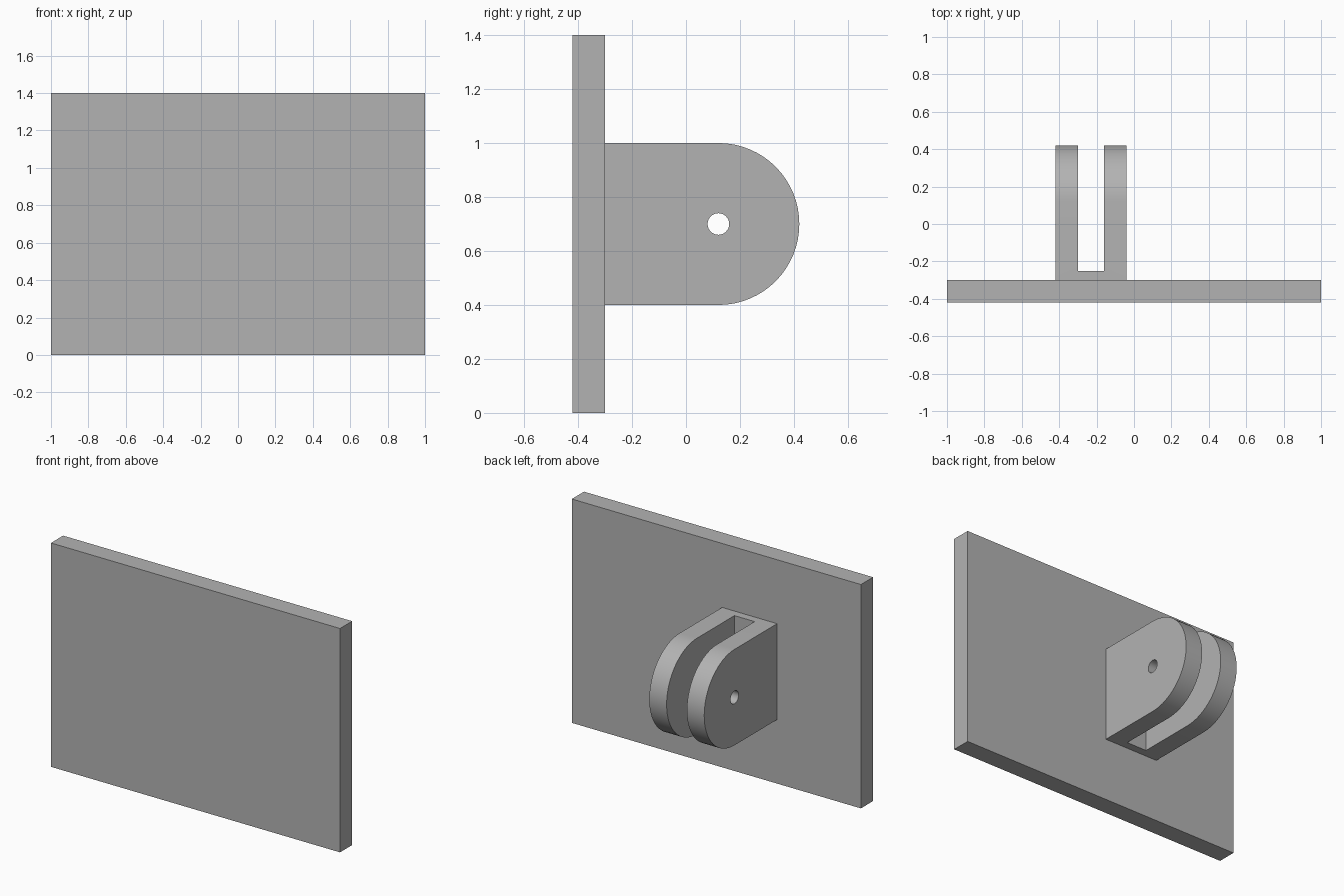
import bpy
import bmesh
import math

cube = bpy.data.objects.get("Cube")
if cube:
    bpy.data.objects.remove(cube, do_unlink=True)

grey = bpy.data.materials.new("plain grey")
grey.use_nodes = True
GREY = (0.45, 0.45, 0.45, 1)
grey.diffuse_color = GREY
grey.node_tree.nodes["Principled BSDF"].inputs["Base Color"].default_value = GREY

PLATE_BACK = -0.30
PIVOT_Y, PIVOT_Z, RADIUS = 0.12, 0.70, 0.30


def extrude_x(name, profile, x0, x1):
    """Solid made by sweeping a (y, z) profile from x0 to x1."""
    bm = bmesh.new()
    face = bm.faces.new([bm.verts.new((x0, y, z)) for y, z in profile])
    swept = bmesh.ops.extrude_face_region(bm, geom=[face])["geom"]
    verts = [v for v in swept if isinstance(v, bmesh.types.BMVert)]
    bmesh.ops.translate(bm, verts=verts, vec=(x1 - x0, 0, 0))
    bmesh.ops.recalc_face_normals(bm, faces=bm.faces)
    mesh = bpy.data.meshes.new(name)
    bm.to_mesh(mesh)
    bm.free()
    mesh.materials.append(grey)
    obj = bpy.data.objects.new(name, mesh)
    bpy.context.collection.objects.link(obj)
    return obj


def rectangle(y0, y1, z0, z1):
    return [(y0, z0), (y1, z0), (y1, z1), (y0, z1)]


def arc(radius, start, end, steps):
    angles = [math.radians(start + (end - start) * i / steps) for i in range(steps + 1)]
    return [(PIVOT_Y + radius * math.cos(a), PIVOT_Z + radius * math.sin(a)) for a in angles]


def cut(target, cutter):
    cutter.hide_render = True
    cutter.hide_set(True)
    mod = target.modifiers.new("cut " + cutter.name, "BOOLEAN")
    mod.operation = "DIFFERENCE"
    mod.solver = "EXACT"
    mod.object = cutter
    bpy.context.view_layer.objects.active = target
    bpy.ops.object.modifier_apply(modifier=mod.name)
    bpy.data.objects.remove(cutter, do_unlink=True)


# Mounting plate
extrude_x("mounting_plate", rectangle(-0.42, PLATE_BACK, 0, 1.4), -1, 1)

# Clevis block with rounded end
outline = [(PLATE_BACK, PIVOT_Z - RADIUS)] + arc(RADIUS, -90, 90, 32) + [(PLATE_BACK, PIVOT_Z + RADIUS)]
clevis = extrude_x("clevis_bracket", outline, -0.42, -0.04)

# Slot between the two ears, and the pin hole through them
cut(clevis, extrude_x("slot_cutter", rectangle(-0.25, 0.6, 0.2, 1.2), -0.30, -0.16))
cut(clevis, extrude_x("pin_hole_cutter", arc(0.04, 0, 360, 32)[:-1], -0.6, 0.1))

# Smooth the curved faces, keep the edges crisp
bpy.ops.object.select_all(action="DESELECT")
clevis.select_set(True)
bpy.context.view_layer.objects.active = clevis
bpy.ops.object.shade_smooth_by_angle(angle=math.radians(30))
